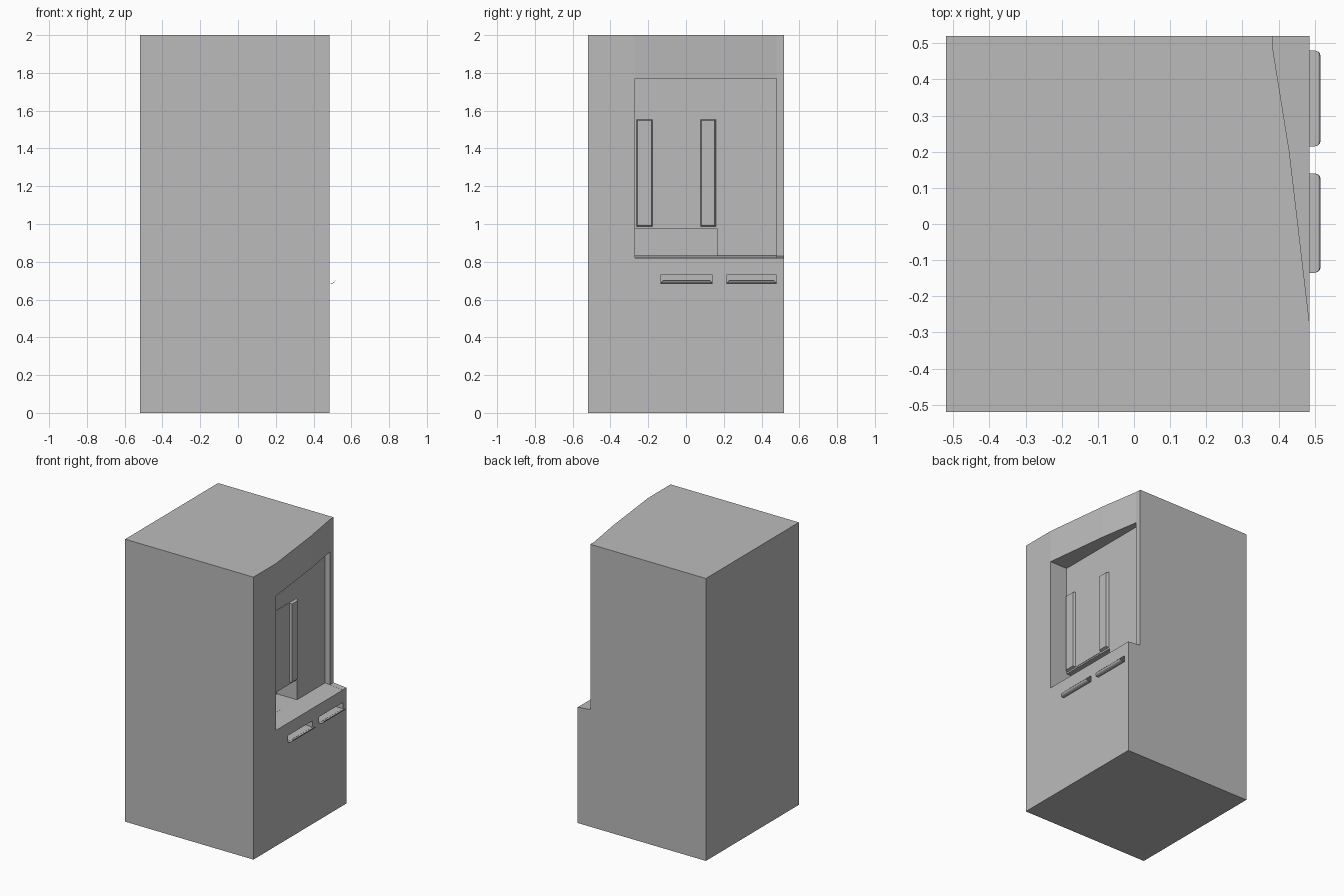
import bpy
import bmesh

old = bpy.data.objects.get("Cube")
if old:
    bpy.data.objects.remove(old)

grey = bpy.data.materials.new("plain_grey")
grey.use_nodes = True
colour = (0.5, 0.5, 0.5, 1)
grey.diffuse_color = colour
grey.node_tree.nodes["Principled BSDF"].inputs["Base Color"].default_value = colour

BACK_WALL = 0.347   # recessed panel plane
FRONT = 0.485       # service face plane


def finish(name, bm):
    bmesh.ops.recalc_face_normals(bm, faces=bm.faces)
    mesh = bpy.data.meshes.new(name)
    bm.to_mesh(mesh)
    bm.free()
    mesh.materials.append(grey)
    ob = bpy.data.objects.new(name, mesh)
    bpy.context.collection.objects.link(ob)
    return ob


def prism(name, low, high):
    """Solid between two matching loops of points."""
    bm = bmesh.new()
    a = [bm.verts.new(p) for p in low]
    b = [bm.verts.new(p) for p in high]
    bm.faces.new(a)
    bm.faces.new(b)
    for i in range(len(a)):
        j = (i + 1) % len(a)
        bm.faces.new((a[i], a[j], b[j], b[i]))
    return finish(name, bm)


def box(name, xs, ys, zs):
    ring = [(xs[0], ys[0]), (xs[1], ys[0]), (xs[1], ys[1]), (xs[0], ys[1])]
    return prism(name, [(x, y, zs[0]) for x, y in ring],
                 [(x, y, zs[1]) for x, y in ring])


def cut(target, cutter):
    mod = target.modifiers.new("cut", 'BOOLEAN')
    mod.operation = 'DIFFERENCE'
    mod.solver = 'EXACT'
    mod.object = cutter
    bpy.context.view_layer.objects.active = target
    bpy.ops.object.modifier_apply(modifier=mod.name)
    bpy.data.objects.remove(cutter)


def ledge(x):
    """Height of the gently sloping counter."""
    return 0.82 + (FRONT - x) * 0.1


# Cabinet with its upper service face angled back
cabinet = box("cabinet", (-0.52, FRONT), (-0.52, 0.52), (0, 2))
angled = [(0.485, -0.27), (0.43, 0.20), (0.385, 0.48), (0.385, 0.6),
          (0.6, 0.6), (0.6, -0.27)]
cut(cabinet, prism("angle_cutter", [(x, y, ledge(x)) for x, y in angled],
                   [(x, y, 2.1) for x, y in angled]))

# Recessed panel bay above the counter
bay = [(BACK_WALL, ledge(BACK_WALL) - 0.001), (0.6, ledge(0.6) - 0.001),
       (0.6, 1.77), (BACK_WALL, 1.77)]
cut(cabinet, prism("bay_cutter", [(x, -0.27, z) for x, z in bay],
                   [(x, 0.48, z) for x, z in bay]))

# Deep niche at the foot of the panel
cut(cabinet, box("niche_cutter", (0.19, 0.36), (-0.269, 0.165), (0.833, 0.975)))

# Tray slots, each with an upturned lip
for side, y0, y1 in (("front", -0.135, 0.14), ("rear", 0.215, 0.48)):
    cut(cabinet, box("slot_cutter", (0.36, 0.6), (y0, y1), (0.687, 0.73)))
    bm = bmesh.new()
    rows = [(0.483, 0.685, 0), (0.5, 0.686, 0), (0.509, 0.69, 0.003),
            (0.513, 0.695, 0.007), (0.515, 0.702, 0.014)]
    pairs = [(bm.verts.new((x, y0 + i, z)), bm.verts.new((x, y1 - i, z)))
             for x, z, i in rows]
    for (a, b), (c, d) in zip(pairs, pairs[1:]):
        bm.faces.new((a, b, d, c))
    lip = finish(side + "_tray_lip", bm)
    solid = lip.modifiers.new("thickness", 'SOLIDIFY')
    solid.thickness = 0.002
    solid.offset = 0

# Screen plate between two bevelled upright rails
box("screen_plate", (BACK_WALL - 0.005, BACK_WALL + 0.003), (-0.175, 0.075), (0.985, 1.555))
for side, y0, y1 in (("front", -0.265, -0.175), ("rear", 0.075, 0.16)):
    tip = BACK_WALL + 0.018
    inset = 0.008
    outer = [(y0, 0.985), (y1, 0.985), (y1, 1.555), (y0, 1.555)]
    inner = [(y0 + inset, 0.985 + inset), (y1 - inset, 0.985 + inset),
             (y1 - inset, 1.555 - inset), (y0 + inset, 1.555 - inset)]
    prism(side + "_rail", [(BACK_WALL - 0.005, y, z) for y, z in outer],
          [(tip, y, z) for y, z in inner])
